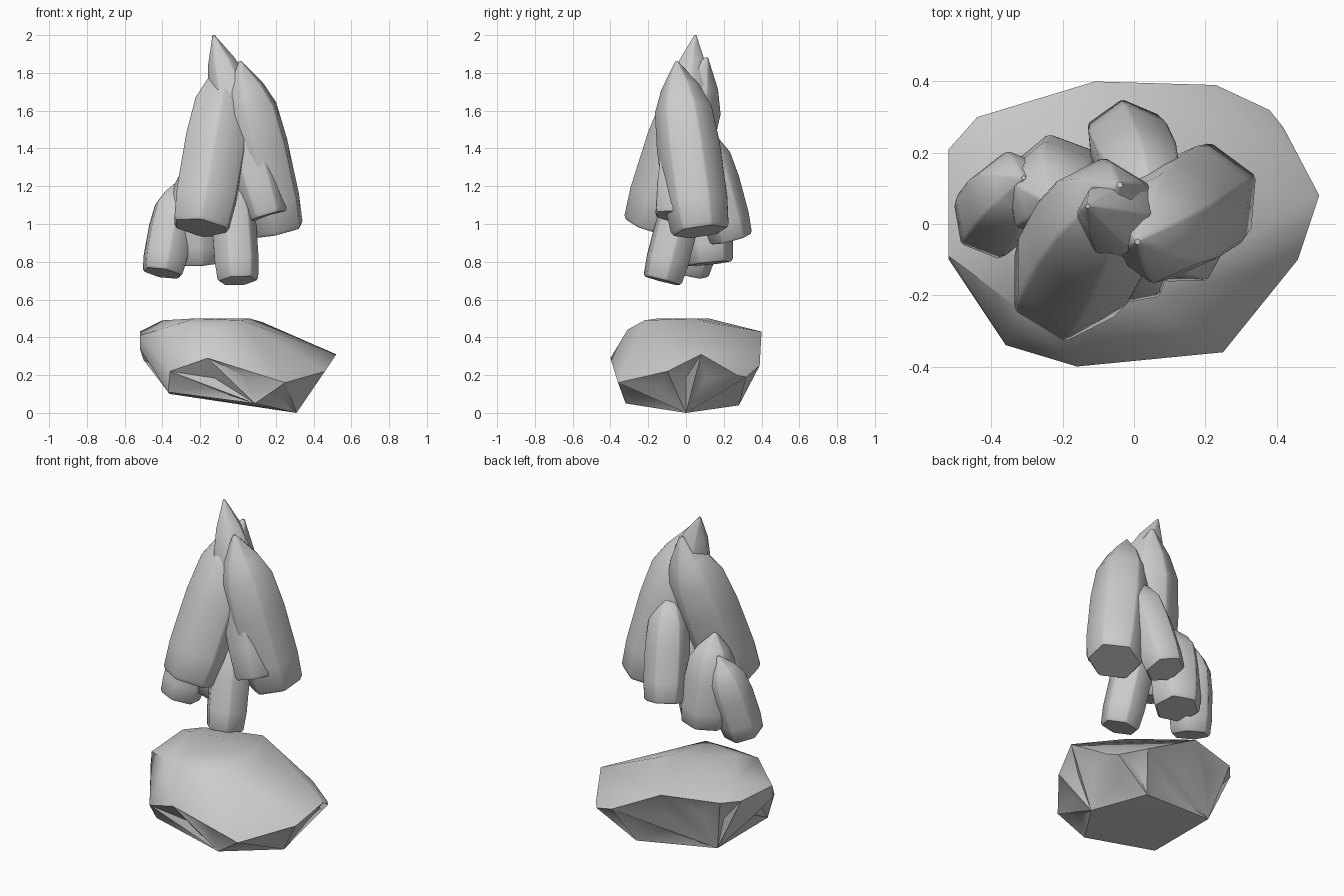
import bpy
import bmesh
from math import cos, sin, radians
from mathutils import Vector

default = bpy.data.objects.get("Cube")
if default:
    bpy.data.objects.remove(default, do_unlink=True)

# One stone grey for everything
grey = bpy.data.materials.new("stone_grey")
grey.use_nodes = True
grey.diffuse_color = (0.6, 0.6, 0.6, 1)
grey.node_tree.nodes["Principled BSDF"].inputs["Base Color"].default_value = grey.diffuse_color


def finish(bm, name, angle):
    """Turn a bmesh into a shaded, coloured object."""
    bmesh.ops.recalc_face_normals(bm, faces=bm.faces)
    mesh = bpy.data.meshes.new(name)
    bm.to_mesh(mesh)
    bm.free()
    mesh.materials.append(grey)
    obj = bpy.data.objects.new(name, mesh)
    bpy.context.collection.objects.link(obj)
    bpy.ops.object.select_all(action="DESELECT")
    obj.select_set(True)
    bpy.context.view_layer.objects.active = obj
    bpy.ops.object.shade_smooth_by_angle(angle=radians(angle))


# Crystal profile: (fraction along the axis, fraction of the radius)
PROFILE = [(0, 0.84), (0.02, 0.92), (0.18, 1), (0.5, 1),
           (0.72, 0.9), (0.85, 0.6), (0.98, 0.12), (1, 0.05)]


def crystal(name, base, tip, radius, corner):
    """Six-sided shard with chamfered edges, one corner at the given azimuth."""
    base, tip = Vector(base), Vector(tip)
    axis = (tip - base).normalized()
    side = Vector((1, 0, 0))
    side = (side - axis * side.dot(axis)).normalized()
    other = axis.cross(side)
    # Two points near each corner give the narrow chamfer
    angles = [radians(corner + 60 * i + half) for i in range(6) for half in (-3, 3)]
    bm = bmesh.new()
    rings = []
    for along, scale in PROFILE:
        centre = base.lerp(tip, along)
        rings.append([bm.verts.new(centre + (side * cos(a) + other * sin(a)) * radius * scale)
                      for a in angles])
    count = len(angles)
    for low, high in zip(rings, rings[1:]):
        for i in range(count):
            j = (i + 1) % count
            bm.faces.new((low[i], low[j], high[j], high[i]))
    bm.faces.new(rings[0][::-1])
    bm.faces.new(rings[-1])
    finish(bm, name, 40)


# Tall crystals
crystal("front_crystal", (-0.195, -0.175, 0.98), (-0.04, 0.11, 1.88), 0.178, 30)
crystal("side_crystal", (0.205, 0.075, 0.96), (0.01, -0.05, 1.86), 0.168, 25)
crystal("peak_crystal", (0.155, -0.06, 1.04), (-0.13, 0.05, 2.0), 0.125, 0)

# Short crystals
crystal("back_crystal", (-0.025, 0.24, 0.92), (0.05, 0.08, 1.52), 0.125, 35)
crystal("low_front_crystal", (0, -0.125, 0.7), (-0.04, 0.03, 1.3), 0.118, 10)
crystal("low_side_crystal", (-0.4, 0.01, 0.74), (-0.31, 0.13, 1.23), 0.122, 40)
crystal("low_back_crystal", (-0.21, 0.12, 0.79), (-0.24, 0.06, 1.33), 0.142, 40)

# Boulder: faceted hull through its corner points, in hundredths
TOP = [(-40, 10, 49), (-23, -15, 50), (6, 5, 50), (13, 10, 48),
       (-32, -24, 47), (-20, 12, 50), (2, -22, 49), (-10, -31, 44)]
RIM = [(-52, 21, 43), (-44, 30, 43), (-11, 40, 43), (23, 39, 25),
       (38, 32, 19), (42, 27, 20), (52, 8, 31), (46, -10, 22),
       (25, -36, 16), (-16, -40, 29), (-36, -34, 22), (-52, -10, 34),
       (-52, -9, 41), (-50, 5, 28)]
FOOT = [(31, 0, 0), (9, -32, 5), (-37, -26, 11), (14, 28, 4), (-36, 21, 10)]

bm = bmesh.new()
for point in TOP + RIM + FOOT:
    bm.verts.new(Vector(point) / 100)
bmesh.ops.convex_hull(bm, input=bm.verts)
bmesh.ops.recalc_face_normals(bm, faces=bm.faces)

# Hollow the flanks under the rim
flanks = [f for f in bm.faces if -0.85 < f.normal.z < -0.25 and f.calc_area() > 0.02]
bmesh.ops.poke(bm, faces=flanks, offset=-0.03)
finish(bm, "boulder", 45)
